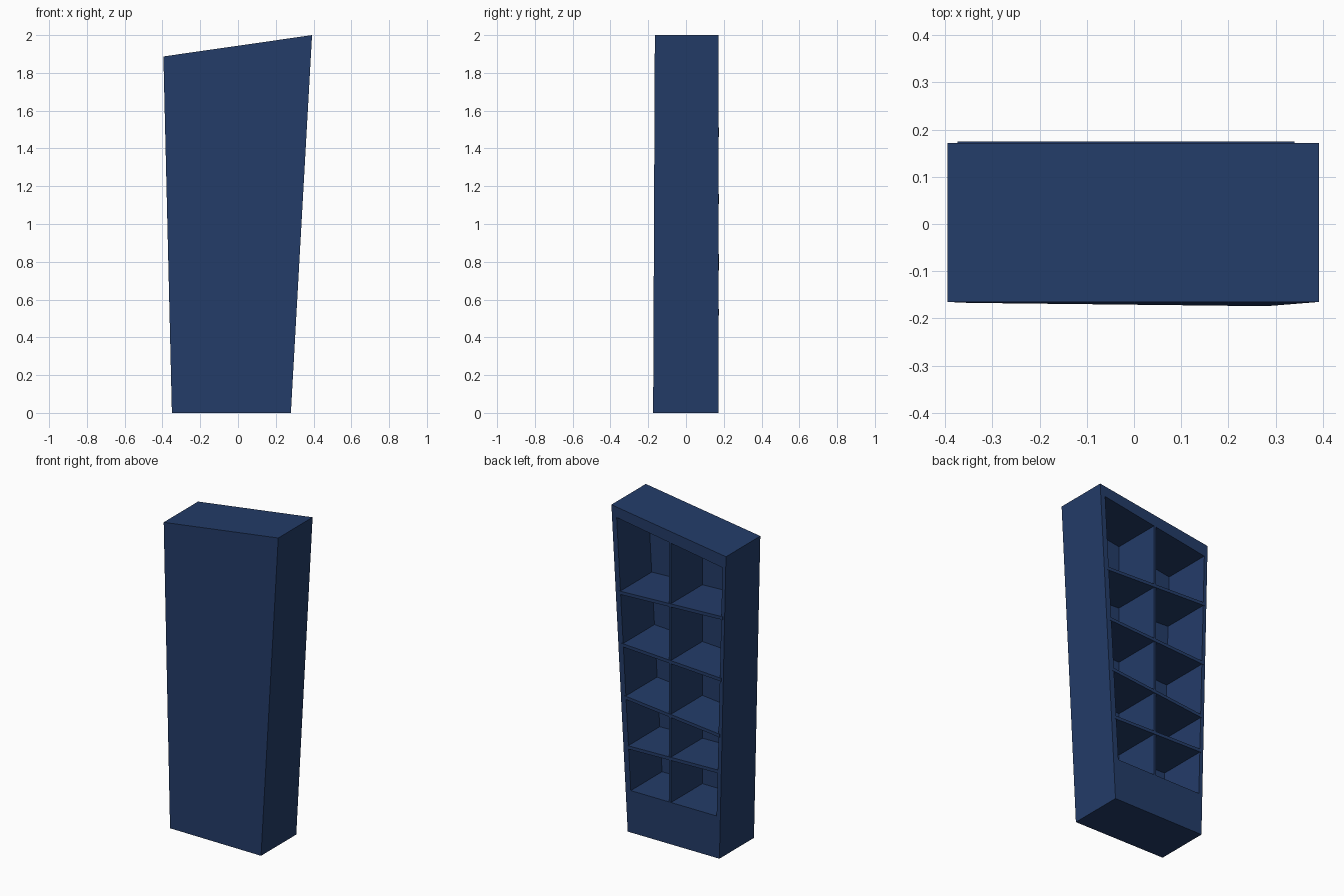
import bpy

if "Cube" in bpy.data.objects:
    bpy.data.objects.remove(bpy.data.objects["Cube"])

mat = bpy.data.materials.new("navy_paint")
mat.diffuse_color = (0.017, 0.045, 0.14, 1)
mat.use_nodes = True
mat.node_tree.nodes["Principled BSDF"].inputs["Base Color"].default_value = mat.diffuse_color


def make(name, verts, faces):
    me = bpy.data.meshes.new(name)
    me.from_pydata(verts, [], faces)
    me.materials.append(mat)
    me.validate()
    ob = bpy.data.objects.new(name, me)
    bpy.context.collection.objects.link(ob)
    return ob


def prism(name, profile, y0, y1):
    """Extrude a counter-clockwise (x, z) quad from front y0 to back y1."""
    verts = [(x, y, z) for y in (y0, y1) for x, z in profile]
    sides = [(i, i + 4, (i + 1) % 4 + 4, (i + 1) % 4) for i in range(4)]
    return make(name, verts, [(0, 1, 2, 3), (7, 6, 5, 4)] + sides)


BACK, PANEL = 0.172, -0.135     # open rim, inner face of the front panel

# carcass: lopsided block with a recess opening at the back
outer = [(-0.35, 0), (0.28, 0), (0.392, 2.0), (-0.395, 1.887)]
front_y = [-0.167, -0.174, -0.165, -0.165]
inner = [(-0.331, 0.26), (0.259, 0.26), (0.356, 1.93), (-0.371, 1.813)]
verts = [(x, y, z) for (x, z), y in zip(outer, front_y)]
verts += [(x, BACK, z) for x, z in outer]
verts += [(x, BACK, z) for x, z in inner]
verts += [(x, PANEL, z) for x, z in inner]
faces = [(0, 1, 2, 3), (15, 14, 13, 12)]
for i in range(4):
    j = (i + 1) % 4
    for a in (0, 4, 8):         # outer walls, rim, recess walls
        faces.append((a + i, a + 4 + i, a + 4 + j, a + j))
make("bookcase_carcass", verts, faces)

# upright divider
prism("center_divider", [(-0.018, 0.25), (-0.003, 0.25),
                         (-0.003, 1.88), (-0.018, 1.88)], PANEL - 0.01, 0.171)


def wall_x(side, z):
    """Recess wall position at height z, plus a little embedding."""
    (xa, za), (xb, zb) = (inner[0], inner[3]) if side < 0 else (inner[1], inner[2])
    return xa + (xb - xa) * (z - za) / (zb - za) + side * 0.01


# crooked shelves: top height at the -x end and the +x end
T = 0.02
for n, (zl, zr) in enumerate([(0.55, 0.535), (0.775, 0.84),
                              (1.125, 1.16), (1.51, 1.48)], 1):
    xl, xr = wall_x(-1, zl), wall_x(1, zr)
    prism(f"shelf_{n}", [(xl, zl - T), (xr, zr - T), (xr, zr), (xl, zl)],
          PANEL - 0.01, 0.175)
